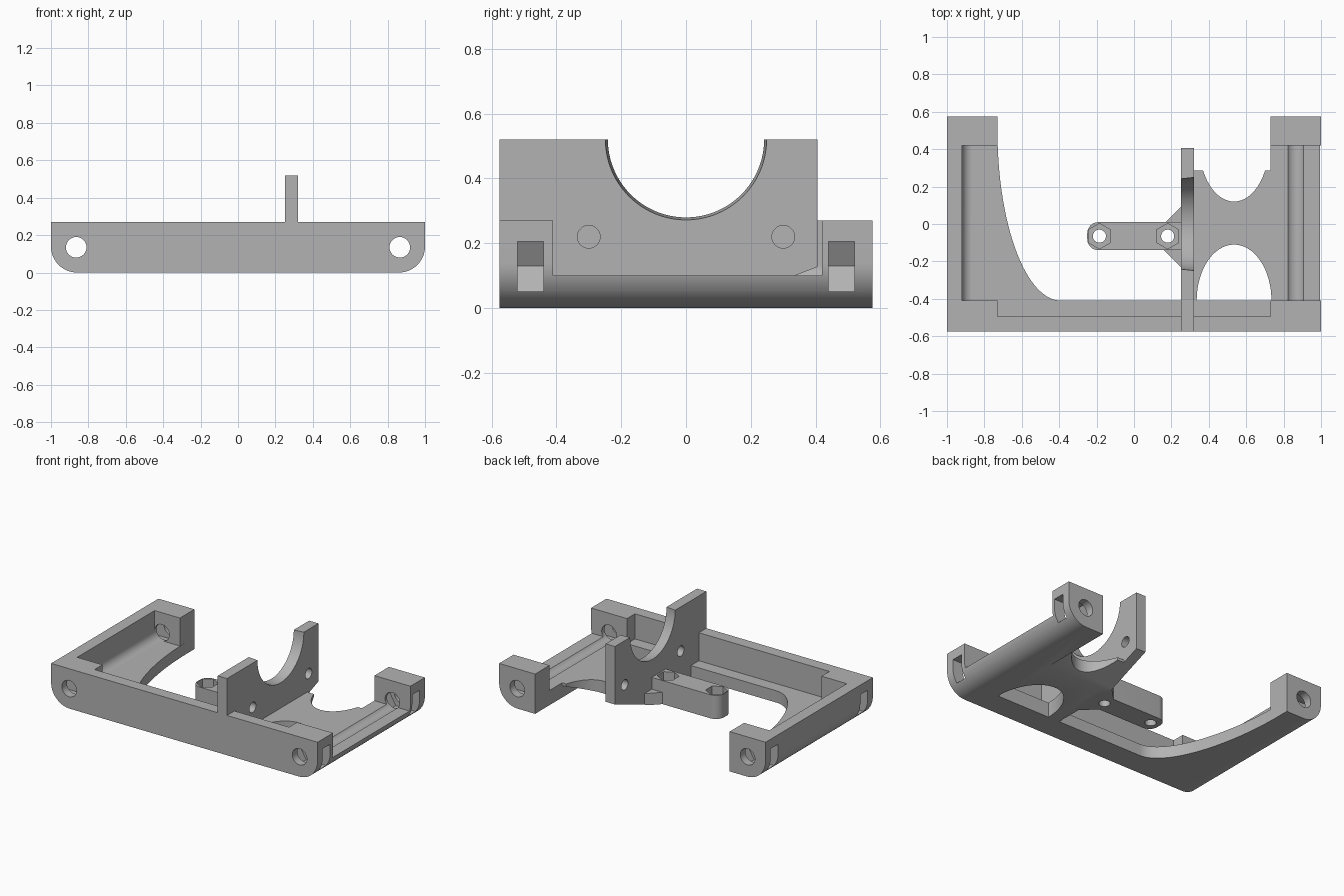
import bpy, bmesh
from math import cos, sin, pi, radians
from mathutils import Matrix, Vector

cube = bpy.data.objects.get("Cube")
if cube:
    bpy.data.objects.remove(cube, do_unlink=True)

grey = bpy.data.materials.new("plain_grey")
grey.use_nodes = True
COLOUR = (0.45, 0.45, 0.45, 1)
grey.diffuse_color = COLOUR
grey.node_tree.nodes["Principled BSDF"].inputs["Base Color"].default_value = COLOUR


def add_object(name, bm):
    bmesh.ops.recalc_face_normals(bm, faces=bm.faces)
    mesh = bpy.data.meshes.new(name)
    bm.to_mesh(mesh)
    bm.free()
    mesh.materials.append(grey)
    obj = bpy.data.objects.new(name, mesh)
    bpy.context.collection.objects.link(obj)
    return obj


def prism(name, points, axis, start, end):
    """Extrude a 2D outline along an axis: X uses (y, z), Y uses (x, z), Z uses (x, y)."""
    place = {"X": lambda u, v, w: (w, u, v),
             "Y": lambda u, v, w: (u, w, v),
             "Z": lambda u, v, w: (u, v, w)}[axis]
    bm = bmesh.new()
    face = bm.faces.new([bm.verts.new(place(u, v, start)) for u, v in points])
    moved = bmesh.ops.extrude_face_region(bm, geom=[face])["geom"]
    shift = Vector(place(0, 0, end - start))
    bmesh.ops.translate(bm, vec=shift, verts=[g for g in moved if isinstance(g, bmesh.types.BMVert)])
    return add_object(name, bm)


def arc(cx, cy, rx, ry, a0, a1, n):
    return [(cx + rx * cos(radians(a0 + (a1 - a0) * i / n)),
             cy + ry * sin(radians(a0 + (a1 - a0) * i / n))) for i in range(n + 1)]


def ring(cx, cy, r, n=40, turn=0):
    return arc(cx, cy, r, r, turn, turn + 360, n)[:-1]


def rect(x0, y0, x1, y1):
    return [(x0, y0), (x1, y0), (x1, y1), (x0, y1)]


def combine(target, tool, operation):
    mod = target.modifiers.new(operation.lower(), "BOOLEAN")
    mod.operation, mod.solver, mod.object = operation, "EXACT", tool
    bpy.context.view_layer.objects.active = target
    bpy.ops.object.modifier_apply(modifier=mod.name)
    bpy.data.objects.remove(tool, do_unlink=True)


def cut(target, *args):
    combine(target, prism("cutter", *args), "DIFFERENCE")


# Outer block with rounded lower edges
HEIGHT, FRONT, BACK = 0.27, -0.575, 0.575
FLOOR, LOW = 0.1, 0.08
PIVOT_X, PIVOT_Z, PIVOT_R = 0.865, 0.135, 0.055
outline = arc(-0.86, 0.14, 0.14, 0.14, 180, 270, 16) + arc(0.86, 0.14, 0.14, 0.14, 270, 360, 16)
frame = prism("mount_frame", outline + [(1, HEIGHT), (-1, HEIGHT)], "Y", FRONT, BACK)

# Open middle, lower on one side
cut(frame, [(-0.73, LOW), (0.28, LOW), (0.28, FLOOR), (0.73, FLOOR), (0.73, 1), (-0.73, 1)],
    "Y", -0.495, 1)
# Side pockets between the corner blocks
cove = arc(-PIVOT_X, PIVOT_Z, PIVOT_R, PIVOT_R, 180, 270, 12)
cut(frame, cove + [(-0.7, LOW), (-0.7, 1), (-0.92, 1)], "Y", -0.41, 0.42)
cut(frame, rect(0.7, FLOOR, 1.2, 1), "Y", -0.41, 0.42)

# Floor openings: swept side arm, two scallops and the open back
sweep = arc(-0.39, 0.5, 0.34, 0.91, 180, 270, 32)
cut(frame, sweep + [(0.25, -0.41), (0.25, 1), (-0.73, 1)], "Z", -1, 1)
cut(frame, arc(0.535, -0.41, 0.2, 0.3, 0, 180, 32), "Z", -1, 1)
cut(frame, rect(0.2, 0.285, 0.73, 1), "Z", -1, 1)
cut(frame, ring(0, 0, 1, 4) and arc(0.535, 0.42, 0.185, 0.3, 180, 360, 32), "Z", -1, 1)

# Upright saddle plate
plate = prism("saddle_plate", rect(FRONT, 0, 0.405, 0.52), "X", 0.25, 0.32)
bm = bmesh.new()
bmesh.ops.create_cone(bm, cap_ends=True, segments=96, radius1=0.24, radius2=0.25, depth=0.09,
                      matrix=Matrix.Translation((0.285, 0, 0.521)) @ Matrix.Rotation(pi / 2, 4, "Y"))
combine(plate, add_object("cutter", bm), "DIFFERENCE")
for y in (-0.3, 0.3):
    cut(plate, ring(y, 0.22, 0.035), "X", 0, 0.6)
combine(frame, plate, "UNION")

# Bolt arm with flared root
root = prism("arm_root", [(0.16, -0.14), (0.25, -0.23), (0.28, -0.23), (0.28, 0.09),
                          (0.25, 0.09), (0.16, 0.0)], "Z", 0, LOW)
combine(frame, root, "UNION")
arm_end = arc(-0.19, -0.05, 0.06, 0.06, 90, 180, 10) + arc(-0.19, -0.08, 0.06, 0.06, 180, 270, 10)
combine(frame, prism("bolt_arm", arm_end + [(0.28, -0.14), (0.28, 0.01)], "Z", 0, 0.16), "UNION")
for x in (-0.185, 0.18):
    cut(frame, ring(x, -0.065, 0.035), "Z", -1, 1)
    cut(frame, ring(x, -0.065, 0.068, 6, 30), "Z", 0.09, 0.165)

# Sloping relief under the back of the floor and plate
cut(frame, [(0.06, -0.006), (0.43, 0.1365), (0.43, -0.1), (0.06, -0.1)], "X", 0, 0.73)

# Pivot bores and nut slots in the corner blocks
for side in (-1, 1):
    cut(frame, ring(side * PIVOT_X, PIVOT_Z, PIVOT_R, 48), "Y", -1, 1)
    slot = [(0.775, 0.13), (0.82, 0.052), (1.1, 0.052), (1.1, 0.205), (0.82, 0.205)]
    for y in (-0.48, 0.48):
        cut(frame, [(side * x, z) for x, z in slot], "Y", y - 0.04, y + 0.04)

bpy.ops.object.select_all(action="DESELECT")
frame.select_set(True)
bpy.context.view_layer.objects.active = frame
bpy.ops.object.shade_smooth_by_angle(angle=radians(30))
